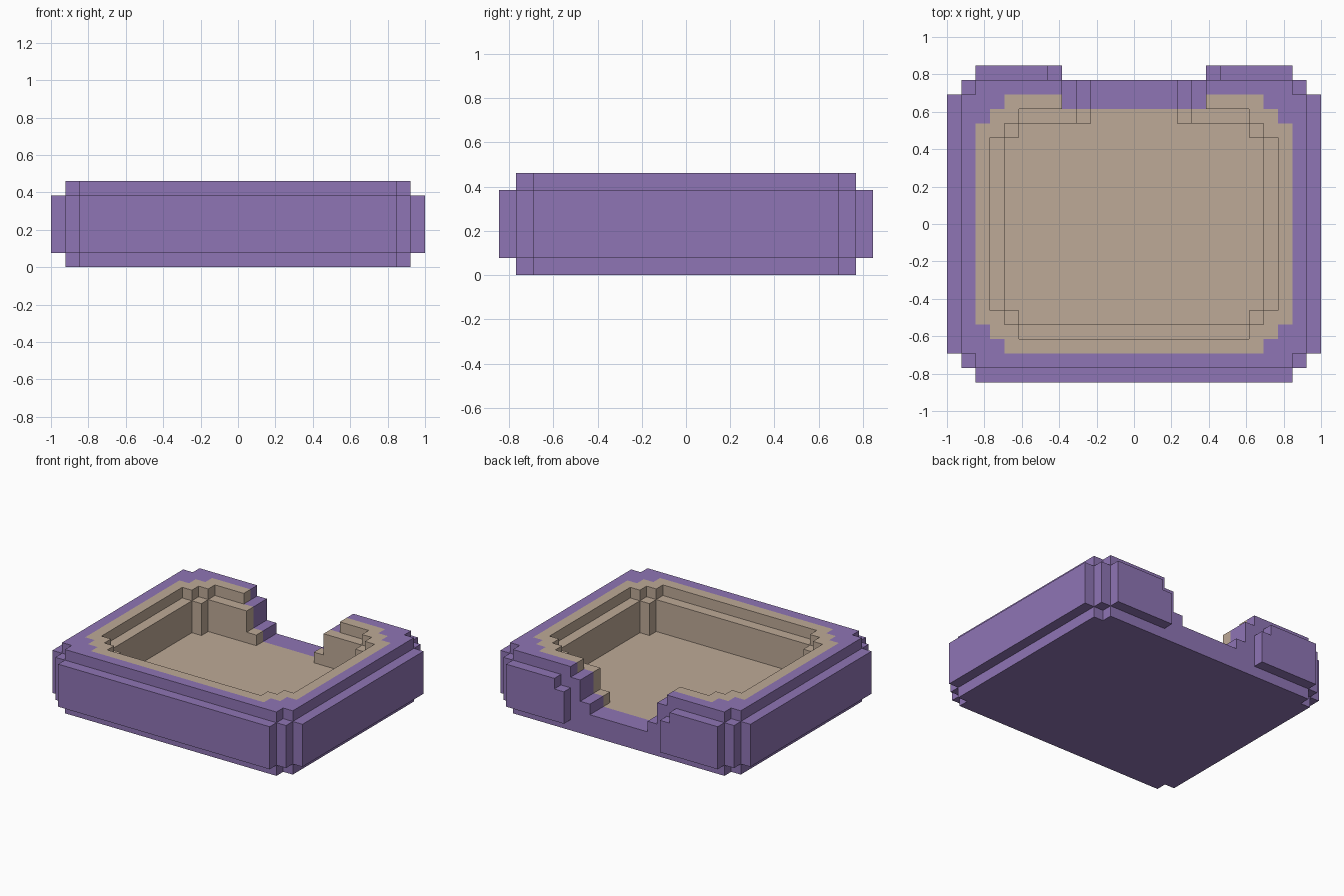
import bpy
import bmesh

cube = bpy.data.objects.get("Cube")
if cube:
    bpy.data.objects.remove(cube, do_unlink=True)

U = 2 / 26  # one block unit


def make_material(name, rgb):
    mat = bpy.data.materials.new(name)
    mat.use_nodes = True
    mat.diffuse_color = (*rgb, 1)
    mat.node_tree.nodes["Principled BSDF"].inputs["Base Color"].default_value = (*rgb, 1)
    return mat


MATERIALS = [make_material("purple", (0.275, 0.178, 0.462)),
             make_material("tan", (0.515, 0.402, 0.309))]

# Grid lines where the stepped shape changes, in block units
XS = [-13, -12, -11, -10, -9, -8, -6, -5, -4, -3, 3, 4, 5, 6, 8, 9, 10, 11, 12, 13]
YS = [-11, -10, -9, -8, -7, -6, 6, 7, 8, 9, 10, 11]
ZS = [0, 1, 2, 3, 4, 5, 6]


def stepped(x, y, corners):
    """True inside a rectangle with stair-stepped corners."""
    return any(abs(x) < cx and abs(y) < cy for cx, cy in corners)


def solid(x, y, z):
    # Outer shape: the middle band stands one unit proud of the top and bottom
    middle = 1 < z < 5
    outer = [(13, 9), (12, 10), (11, 11)] if middle else [(12, 9), (11, 10)]
    if not 0 < z < 6 or not stepped(x, y, outer):
        return False
    # Basin, one unit wider at the rim
    basin = [(10, 6), (9, 7), (8, 8)] if z > 5 else [(9, 6), (8, 7)]
    if z > 2 and stepped(x, y, basin):
        return False
    # Stepped entrance through the back wall
    if y > 0 and z > 2 and abs(x) < (3 if z < 3 else 4 if z < 5 else 5):
        return False
    # Gap in the raised back panel
    if y > 10 and abs(x) < (5 if z < 4 else 6):
        return False
    return True


def colour(c, normal):
    """Tan lining inside, purple outside and through the entrance."""
    if normal[2] < 0 or c[2] < 2:
        return 0
    if abs(c[0]) <= 5 and c[1] > 8:
        return 0
    return int(stepped(c[0], c[1], [(11, 7), (10, 8), (9, 9)]))


def build_part(name, z_low, z_high):
    """Skin the exposed sides of all solid cells between two heights."""
    bm = bmesh.new()
    verts = {}
    grid = (XS, YS, ZS)

    def vert(p):
        if p not in verts:
            verts[p] = bm.verts.new([v * U for v in p])
        return verts[p]

    for i in range(len(XS) - 1):
        for j in range(len(YS) - 1):
            for k in range(z_low, z_high):
                lo = [g[n] for g, n in zip(grid, (i, j, k))]
                hi = [g[n + 1] for g, n in zip(grid, (i, j, k))]
                mid = [(a + b) / 2 for a, b in zip(lo, hi)]
                if not solid(*mid):
                    continue
                for axis in range(3):
                    for sign in (-1, 1):
                        plane = hi[axis] if sign > 0 else lo[axis]
                        beyond = list(mid)
                        beyond[axis] = plane + sign * 0.5
                        if solid(*beyond):
                            continue
                        a, b = (axis + 1) % 3, (axis + 2) % 3
                        loop = []
                        for pa, pb in ((lo, lo), (hi, lo), (hi, hi), (lo, hi)):
                            p = [0, 0, 0]
                            p[axis], p[a], p[b] = plane, pa[a], pb[b]
                            loop.append(vert(tuple(p)))
                        face = bm.faces.new(loop if sign > 0 else loop[::-1])
                        normal = [0, 0, 0]
                        normal[axis] = sign
                        centre = list(mid)
                        centre[axis] = plane
                        # Upright faces take the colour of the cell they belong to
                        face.material_index = colour(mid if axis < 2 else centre, normal)
    mesh = bpy.data.meshes.new(name)
    bm.to_mesh(mesh)
    bm.free()
    for mat in MATERIALS:
        mesh.materials.append(mat)
    obj = bpy.data.objects.new(name, mesh)
    bpy.context.collection.objects.link(obj)


# Floor slab, surrounding wall and top rim
build_part("floor_base", 0, 2)
build_part("basin_wall", 2, 5)
build_part("top_rim", 5, 6)
